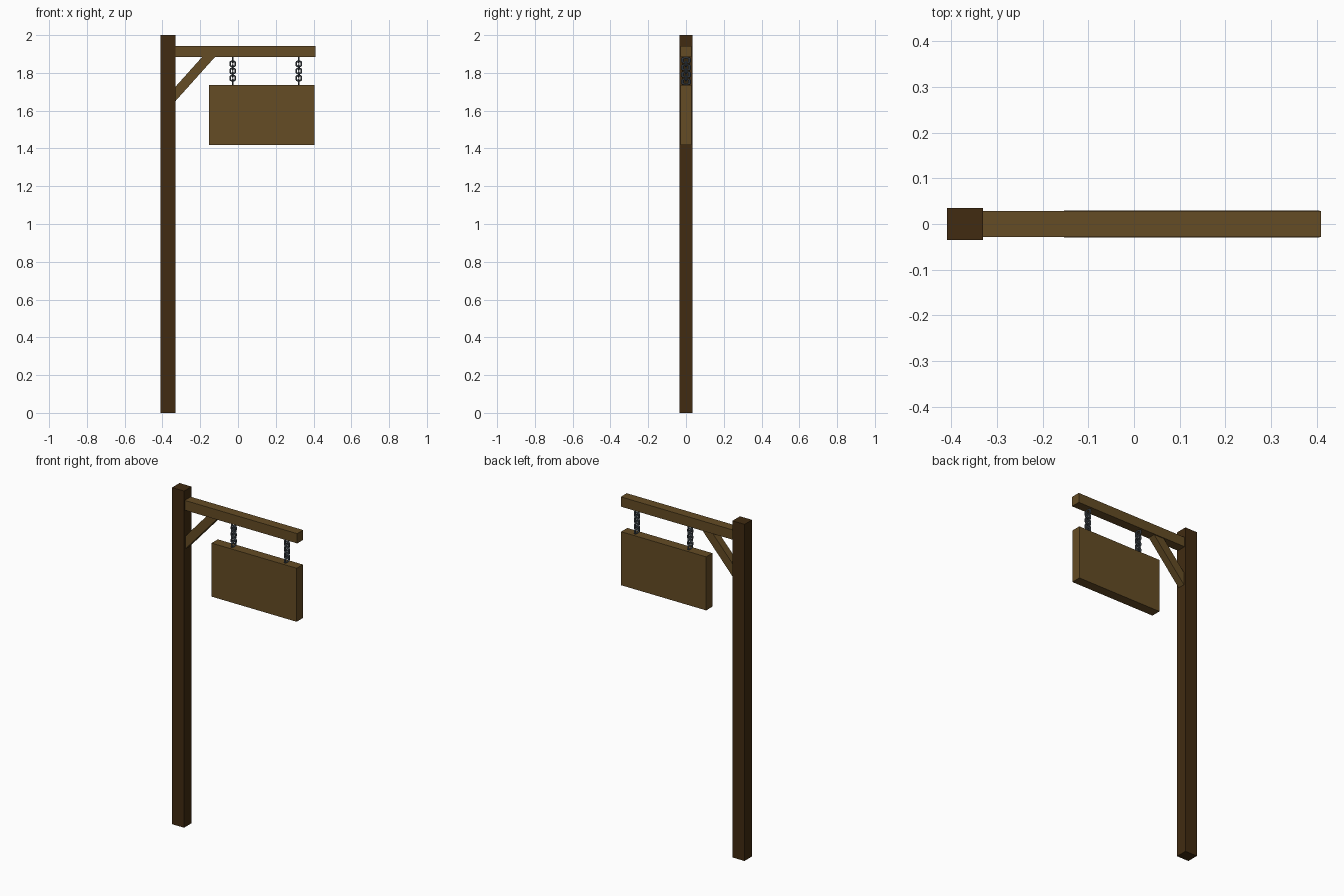
import bpy, bmesh, math
from mathutils import Vector, Matrix

if "Cube" in bpy.data.objects:
    bpy.data.objects.remove(bpy.data.objects["Cube"])


def material(name, rgb):
    m = bpy.data.materials.new(name)
    m.diffuse_color = (*rgb, 1)
    m.use_nodes = True
    m.node_tree.nodes["Principled BSDF"].inputs["Base Color"].default_value = m.diffuse_color
    return m


DARK = material("dark wood", (0.052, 0.024, 0.0055))
WOOD = material("brown wood", (0.128, 0.072, 0.018))
STEEL = material("chain steel", (0.09, 0.11, 0.13))


def finish(name, bm, mat):
    bmesh.ops.recalc_face_normals(bm, faces=bm.faces)
    me = bpy.data.meshes.new(name)
    bm.to_mesh(me)
    bm.free()
    me.materials.append(mat)
    ob = bpy.data.objects.new(name, me)
    bpy.context.collection.objects.link(ob)
    return ob


def prism(name, profile, y0, y1, mat):
    """Extrude an x-z outline from y0 to y1."""
    bm = bmesh.new()
    face = bm.faces.new([bm.verts.new((x, y0, z)) for x, z in profile])
    ext = bmesh.ops.extrude_face_region(bm, geom=[face])
    verts = [v for v in ext["geom"] if isinstance(v, bmesh.types.BMVert)]
    bmesh.ops.translate(bm, verts=verts, vec=(0, y1 - y0, 0))
    return finish(name, bm, mat)


def box(name, x0, x1, y, z0, z1, mat):
    return prism(name, [(x0, z0), (x1, z0), (x1, z1), (x0, z1)], -y, y, mat)


# timber parts
box("post", -0.409, -0.33, 0.035, 0, 2, DARK)
box("beam", -0.33, 0.409, 0.028, 1.884, 1.942, WOOD)
prism("brace", [(-0.33, 1.652), (-0.122, 1.884), (-0.19, 1.884), (-0.33, 1.728)],
      -0.022, 0.022, WOOD)
box("sign_board", -0.153, 0.406, 0.029, 1.418, 1.736, WOOD)


def add_link(bm, centre, across, width, length, wire_side, wire_end):
    """Elongated chain link in the plane of z and the across direction."""
    a, n = Vector(across), Vector(across).cross(Vector((0, 0, 1)))
    rx, seg, sides = width / 2 - wire_side, 12, 6
    straight = length / 2 - wire_end - min(rx, length / 2 - wire_end) * 0.6
    rz = length / 2 - wire_end - straight
    rings = []
    for i in range(seg):
        t = math.tau * (i + 0.5) / seg
        c, s = math.cos(t), math.sin(t)
        ring = []
        for j in range(sides):
            u = math.tau * j / sides
            k, h = math.cos(u), math.sin(u)
            p = a * (c * (rx + wire_side * k)) + n * (h * wire_end * (1.5 if a.x else 1))
            p.z += s * (rz + wire_end * k) + math.copysign(straight, s)
            ring.append(bm.verts.new(Vector(centre) + p))
        rings.append(ring)
    for i in range(seg):
        r, q = rings[i], rings[(i + 1) % seg]
        for j in range(sides):
            j2 = (j + 1) % sides
            bm.faces.new((r[j], q[j], q[j2], r[j2]))


# chains: seven links turned alternately
Z0, Z1, COUNT, LENGTH = 1.735, 1.885, 7, 0.037
for name, x in (("inner_chain", -0.028), ("outer_chain", 0.322)):
    bm = bmesh.new()
    pitch = (Z1 - Z0 - LENGTH) / (COUNT - 1)
    for i in range(COUNT):
        c = (x, 0, Z0 + LENGTH / 2 + pitch * i)
        if i % 2:
            add_link(bm, c, (1, 0, 0), 0.037, LENGTH, 0.0045, 0.0045)
        else:
            add_link(bm, c, (0, 1, 0), 0.054, LENGTH, 0.0075, 0.0045)
    finish(name, bm, STEEL)
